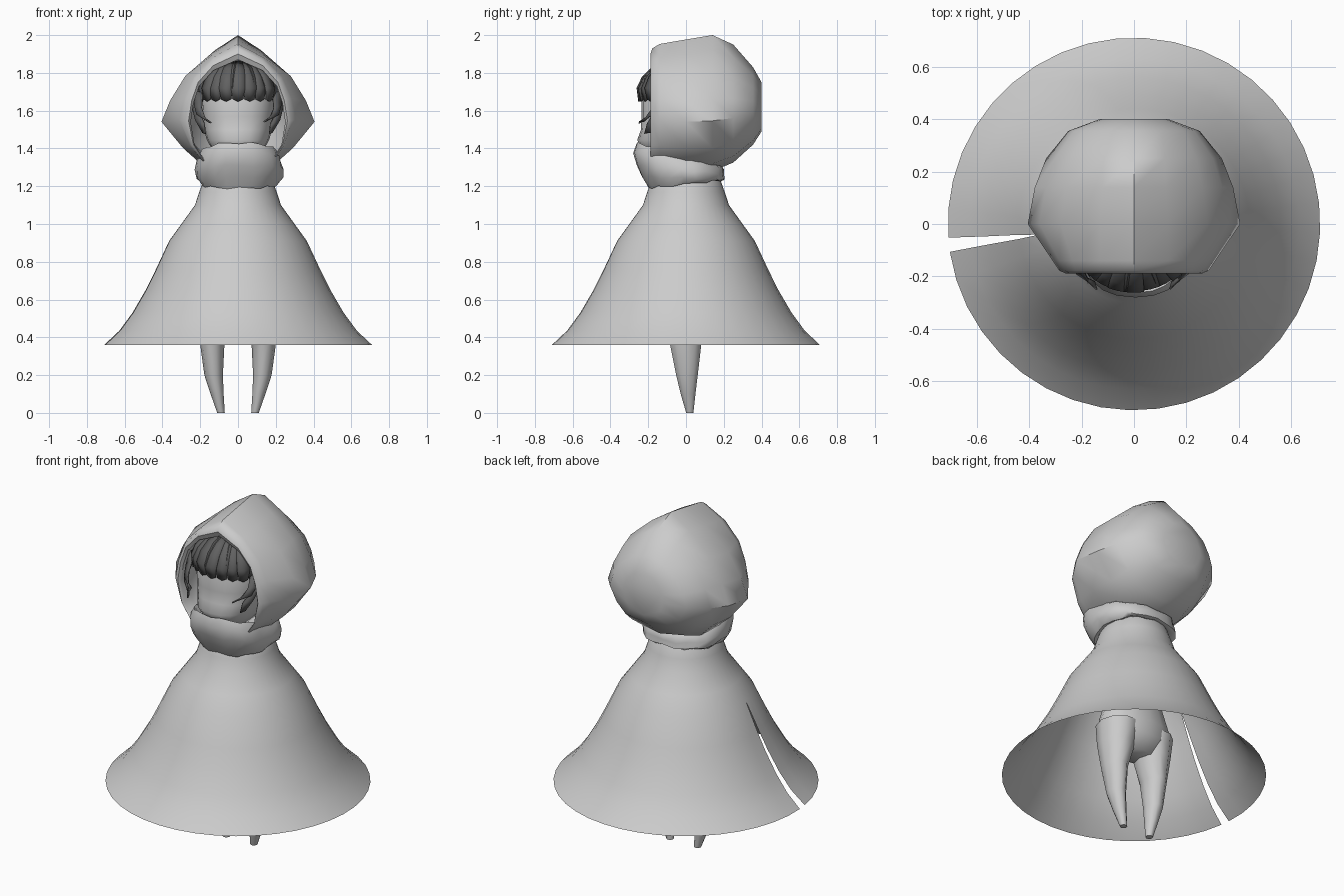
import bpy, bmesh, math, random
from math import sin, cos, pi, radians

if "Cube" in bpy.data.objects:
    bpy.data.objects.remove(bpy.data.objects["Cube"])
random.seed(3)


def finish(name, bm, angle=40, mat=None, thick=0, normals=True):
    if normals:
        bmesh.ops.recalc_face_normals(bm, faces=bm.faces)
    me = bpy.data.meshes.new(name)
    bm.to_mesh(me)
    bm.free()
    ob = bpy.data.objects.new(name, me)
    bpy.context.collection.objects.link(ob)
    if mat:
        me.materials.append(mat)
    if thick:
        ob.modifiers.new("thickness", 'SOLIDIFY').thickness = thick
    bpy.ops.object.select_all(action='DESELECT')
    bpy.context.view_layer.objects.active = ob
    ob.select_set(True)
    bpy.ops.object.shade_smooth_by_angle(angle=radians(angle))
    return ob


def loft(name, rings, caps=(True, True), **kw):
    bm = bmesh.new()
    vs = [[bm.verts.new(p) for p in r] for r in rings]
    for a, b in zip(vs, vs[1:]):
        for i in range(len(a)):
            j = (i + 1) % len(a)
            bm.faces.new((a[i], a[j], b[j], b[i]))
    if caps[0]:
        bm.faces.new(vs[0][::-1])
    if caps[1]:
        bm.faces.new(vs[-1])
    return finish(name, bm, **kw)


def oval(x0, x1, yf, yb, zf, zb=None, n=16, p=1.0):
    # ring spanning x0..x1 and yf..yb, tilting from zf (front) to zb (back)
    zb = zf if zb is None else zb
    out = []
    for i in range(n):
        a = 2 * pi * i / n
        c, s = cos(a), sin(a)
        c, s = math.copysign(abs(c) ** p, c), math.copysign(abs(s) ** p, s)
        t = (s + 1) / 2
        out.append(((x0 + x1) / 2 + (x1 - x0) / 2 * c, yf + (yb - yf) * t, zf + (zb - zf) * t))
    return out


dark = bpy.data.materials.new("dark_hair")
dark.diffuse_color = (0.12, 0.12, 0.12, 1)
dark.use_nodes = True
dark.node_tree.nodes["Principled BSDF"].inputs["Base Color"].default_value = dark.diffuse_color

# Cloak: turned profile with a narrow slit on the -x side
profile = [(.71, .36), (.63, .435), (.56, .53), (.49, .65), (.44, .75), (.365, .91),
           (.30, 1.0), (.228, 1.1), (.205, 1.17), (.18, 1.24), (.13, 1.3)]
bm = bmesh.new()
N = 40
rows = []
for k, (r, z) in enumerate(profile):
    half = radians(2.2 - 0.3 * k) if k < 5 else 0
    mid = radians(186.4)
    rows.append([bm.verts.new((r * cos(a), r * sin(a), z)) for a in
                 [mid + half + (2 * pi - 2 * half) * i / N for i in range(N + 1)]])
for a, b in zip(rows, rows[1:]):
    for i in range(N):
        bm.faces.new((a[i], a[i + 1], b[i + 1], b[i]))
bmesh.ops.remove_doubles(bm, verts=bm.verts, dist=1e-4)
finish("cloak", bm, angle=60, normals=False)

# Torso and legs
loft("torso", [oval(-w, w, f, b, z) for w, f, b, z in
     [(.12, -.07, .08, .48), (.20, -.12, .13, .56), (.225, -.13, .14, .64), (.17, -.11, .11, .8),
      (.19, -.12, .12, 1.0), (.15, -.09, .1, 1.12), (.08, -.07, .07, 1.2), (.08, -.07, .07, 1.4)]], angle=60)
leg = [(.07, .11, .0, .04, 0), (.076, .145, -.03, .052, .1), (.08, .178, -.055, .065, .2),
       (.072, .2, -.088, .085, .36), (.03, .22, -.115, .11, .5), (.005, .23, -.125, .13, .62)]
for side, nm in ((1, "left"), (-1, "right")):
    loft(nm + "_leg", [oval(side * a, side * b, f, bk, z, n=10) for a, b, f, bk, z in leg], angle=50)

# Head
loft("head", [oval(-w, w, f, b, z, n=20, p=.85) for w, f, b, z in
     [(.10, -.17, .08, 1.34), (.14, -.235, .12, 1.40), (.165, -.258, .15, 1.445), (.18, -.238, .18, 1.5),
      (.19, -.236, .2, 1.57), (.195, -.236, .2, 1.65), (.18, -.21, .19, 1.74),
      (.13, -.15, .16, 1.81), (.05, -.06, .08, 1.84)]], angle=60)

# Scarf: lumpy tilted ring
scarf = []
for k, (w, f, b, zf, zb) in enumerate(
        [(.15, -.15, .15, 1.22, 1.25), (.2, -.2, .19, 1.19, 1.23), (.23, -.235, .205, 1.25, 1.235),
         (.235, -.26, .2, 1.31, 1.265), (.222, -.28, .2, 1.38, 1.295), (.2, -.262, .17, 1.43, 1.315),
         (.165, -.23, .13, 1.40, 1.29)]):
    ring = oval(-w + .006, w + .006, f, b, zf, zb, n=24, p=.85)
    scarf.append([(x * (1 + .02 * sin(5 * i + k)), y, z + .006 * sin(2.1 * i + k))
                  for i, (x, y, z) in enumerate(ring)])
loft("scarf", scarf, caps=(False, False), angle=60)

# Hood: cross-sections from the lining, round the front lip, to the back
opening = [(0, 1), (.52, .9), (.82, .755), (.94, .6), (1, .42), (.92, .21), (.68, .05), (0, 0)]
peaked = [(0, 1), (.32, .89), (.69, .72), (.89, .53), (1, .37), (.72, .17), (.5, .055), (0, 0)]


def hood_ring(y, w, zt, zb, t):
    half = [((a[0] + (b[0] - a[0]) * t) * w, y, zb + (zt - zb) * (a[1] + (b[1] - a[1]) * t))
            for a, b in zip(opening, peaked)]
    return half + [(-x, yy, z) for x, yy, z in half[-2:0:-1]]


hood = [(.28, .2, 1.82, 1.42, .5), (.1, .29, 1.9, 1.34, .3), (-.10, .26, 1.885, 1.31, 0),
        (-.175, .25, 1.87, 1.3, 0), (-.188, .262, 1.90, 1.295, .1), (-.178, .285, 1.93, 1.29, .3),
        (-.14, .31, 1.953, 1.29, .5), (0, .405, 1.977, 1.285, 1), (.14, .378, 2.0, 1.28, 1),
        (.25, .335, 1.95, 1.325, .85), (.355, .25, 1.83, 1.42, .5), (.4, .13, 1.75, 1.49, .3)]
loft("hood", [hood_ring(*h) for h in hood], angle=45)

# Hair cap under the hood
bm = bmesh.new()
bmesh.ops.create_uvsphere(bm, u_segments=20, v_segments=12, radius=1)
bmesh.ops.scale(bm, vec=(.21, .21, .21), verts=bm.verts)
bmesh.ops.translate(bm, vec=(0, .06, 1.64), verts=bm.verts)
finish("hair_cap", bm, mat=dark)


def strip(name, rows):
    bm = bmesh.new()
    vs = [[bm.verts.new(p) for p in r] for r in rows]
    for a, b in zip(vs, vs[1:]):
        for i in range(len(a) - 1):
            bm.faces.new((a[i], b[i], b[i + 1], a[i + 1]))
    finish(name, bm, mat=dark, thick=.008, normals=False)


# Fringe of overlapping tufts
TUFTS = 9
for k in range(TUFTS):
    mid = -70 + 140 * k / (TUFTS - 1)
    grow = 1 + random.uniform(-.01, .03)
    rows = []
    for z, r, w in [(1.862, .45, 13), (1.825, .72, 12), (1.78, .89, 11), (1.72, 1, 10), (1.66, .965, 7.5)]:
        row = []
        for u in (-1, 0, 1):
            a = radians(mid + u * w)
            drop = .012 * (1 - u * u) if z < 1.7 else 0
            row.append((.215 * sin(a) * r * grow, -.258 * max(cos(a), .02) ** .6 * r * grow, z - drop))
        rows.append(row)
    strip(f"fringe_tuft_{k + 1}", rows)

# Side locks: each side has two strips curling to the face
for s, nm in ((1, "left"), (-1, "right")):
    for j, path in enumerate((
            [(.215, -.13, 1.7, .03), (.215, -.17, 1.62, .025), (.2, -.205, 1.57, .028), (.145, -.238, 1.54, .006)],
            [(.222, -.12, 1.68, .03), (.225, -.16, 1.6, .022), (.205, -.195, 1.54, .03), (.178, -.21, 1.48, .008)])):
        rows = [[(s * (x - w), y - .012, z - w * .3), (s * (x + w * .6), y + .02, z + w * .3)]
                for x, y, z, w in path]
        strip(f"{nm}_side_lock_{j + 1}", rows)
